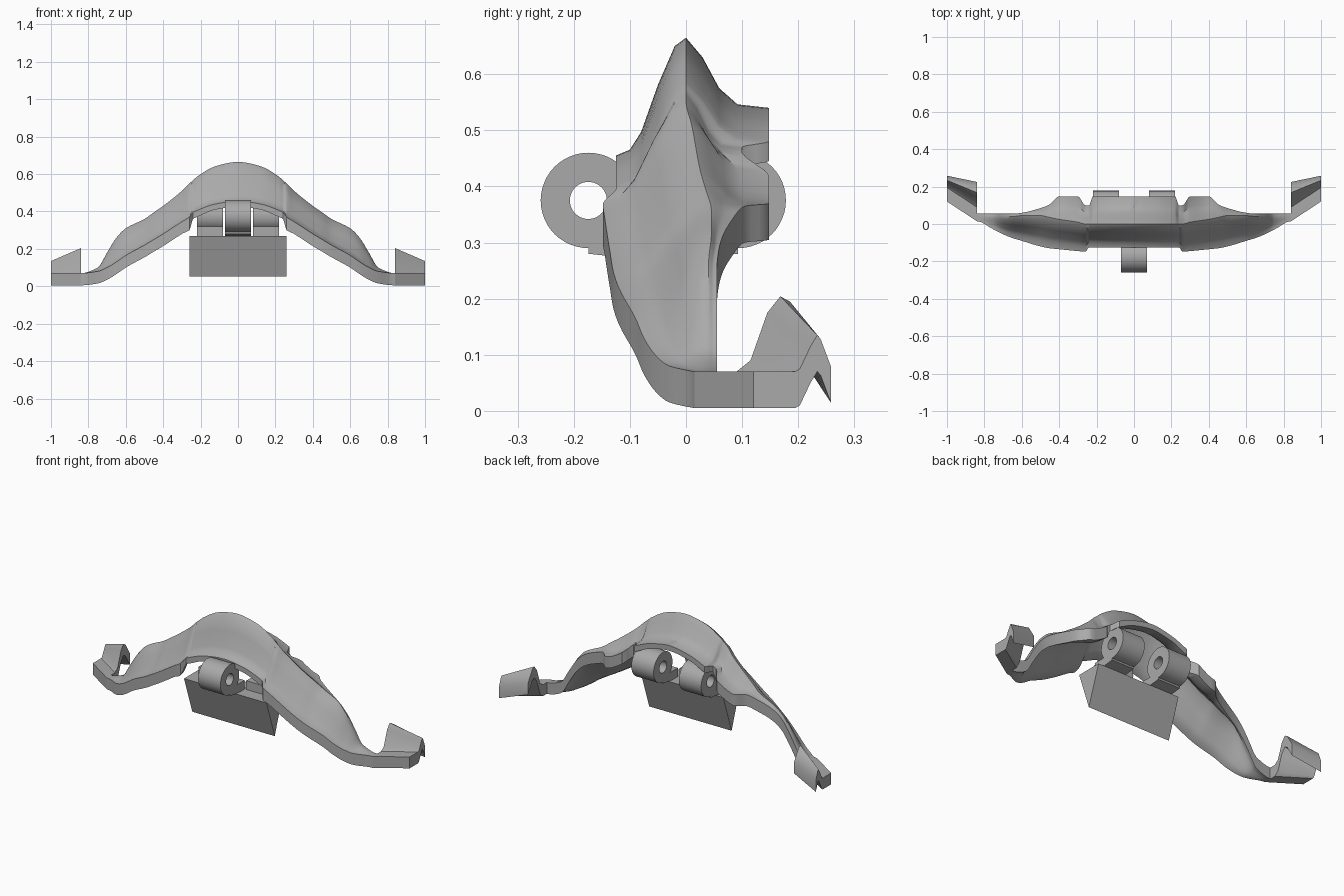
import bpy, bmesh, math

cube = bpy.data.objects.get("Cube")
if cube:
    bpy.data.objects.remove(cube)

grey = bpy.data.materials.new("plain_grey")
grey.use_nodes = True
colour = (0.4, 0.4, 0.4, 1)
grey.diffuse_color = colour
grey.node_tree.nodes["Principled BSDF"].inputs["Base Color"].default_value = colour


def loft(name, rings, wrap=False):
    """Skin closed rings of points; cap the ends, or wrap the last to the first."""
    bm = bmesh.new()
    loops = [[bm.verts.new(p) for p in ring] for ring in rings]
    size = len(loops[0])
    pairs = list(zip(loops, loops[1:]))
    if wrap:
        pairs.append((loops[-1], loops[0]))
    else:
        bm.faces.new(loops[0])
        bm.faces.new(loops[-1])
    for a, b in pairs:
        for i in range(size):
            j = (i + 1) % size
            bm.faces.new((a[i], a[j], b[j], b[i]))
    bmesh.ops.recalc_face_normals(bm, faces=bm.faces)
    mesh = bpy.data.meshes.new(name)
    bm.to_mesh(mesh)
    bm.free()
    obj = bpy.data.objects.new(name, mesh)
    bpy.context.collection.objects.link(obj)
    mesh.materials.append(grey)
    bpy.ops.object.select_all(action="DESELECT")
    obj.select_set(True)
    bpy.context.view_layer.objects.active = obj
    bpy.ops.object.shade_smooth_by_angle(angle=math.radians(35))
    return obj


def sheet_ring(x, top, thickness):
    """Cross-section of a thick sheet from its upper line."""
    upper = [(x, y, z) for y, z in top]
    lower = [(x, y, z - thickness) for y, z in reversed(top)]
    return upper + lower


def slope(a, b, c, k):
    """Slope at station b that never overshoots."""
    left = (b[k] - a[k]) / (b[0] - a[0])
    right = (c[k] - b[k]) / (c[0] - b[0])
    return 2 * left * right / (left + right) if left * right > 0 else 0


def smooth_stations(rows, steps):
    """Insert eased stations between the given ones."""
    out = []
    for i in range(1, len(rows) - 2):
        a, b, c, d = rows[i - 1:i + 3]
        width = c[0] - b[0]
        for s in range(steps):
            u = s / steps
            row = [b[0] + width * u]
            for k in range(1, len(b)):
                m, n = slope(a, b, c, k) * width, slope(b, c, d, k) * width
                row.append((2*u**3 - 3*u*u + 1) * b[k] + (u**3 - 2*u*u + u) * m
                           + (3*u*u - 2*u**3) * c[k] + (u**3 - u*u) * n)
            out.append(row)
    return out + [rows[-2]]


# Arched body: x, front lip y z, ridge y z, rear lip y z, thickness
stations = [
    (0, -.125, .455, 0, .665, .148, .54, .03),
    (.12, -.125, .44, 0, .642, .148, .52, .03),
    (.22, -.125, .405, 0, .585, .148, .48, .035),
    (.24, -.125, .395, 0, .567, .1, .47, .035),
    (.26, -.148, .37, 0, .55, .1, .46, .07),
    (.3, -.145, .345, .01, .51, .148, .42, .065),
    (.4, -.135, .28, .025, .43, .148, .37, .065),
    (.45, -.13, .25, .035, .395, .105, .365, .065),
    (.5, -.12, .22, .045, .36, .085, .345, .065),
    (.6, -.09, .165, .045, .31, .06, .295, .065),
    (.65, -.075, .13, .04, .26, .055, .25, .065),
    (.7, -.055, .1, .04, .18, .055, .175, .065),
    (.75, -.03, .08, .04, .1, .055, .098, .065),
    (.84, .015, .07, .04, .07, .055, .07, .065),
]
front_rise = [(0, 0), (.2, .05), (.36, .2), (.6, .6), (.84, .93), (1, 1)]
rear_fall = [(.2, .28), (.4, .72), (.62, .95), (1, 1)]


def body_ring(row):
    x, fy, fz, ry, rz, by, bz, thick = row
    top = [(fy + (ry - fy) * u, fz + (rz - fz) * v) for u, v in front_rise]
    top += [(ry + (by - ry) * u, rz + (bz - rz) * v) for u, v in rear_fall]
    return sheet_ring(x, top, thick)


def mirrored(row):
    return (-row[0],) + tuple(row[1:])


last = stations[-1]
beyond = (last[0] + .1,) + last[1:]
half = smooth_stations([mirrored(stations[1])] + stations + [beyond], 4)
full = [mirrored(r) for r in reversed(half[1:])] + half
loft("arched_body", [body_ring(r) for r in full])

# Hooked end at each side
inner_top = [(.015, .07), (.09, .07), (.115, .09), (.145, .175), (.168, .204), (.185, .195), (.225, .13)]
outer_top = [(.12, .07), (.195, .07), (.203, .075), (.222, .115), (.234, .135), (.24, .128), (.258, .08)]
for side, label in ((1, "left"), (-1, "right")):
    rings = []
    for u in (0, .25, .5, .75, 1):
        top = [(a + (c - a) * u, b + (d - b) * u)
               for (a, b), (c, d) in zip(inner_top, outer_top)]
        rings.append(sheet_ring(side * (.84 + .16 * u), top, .065))
    loft(label + "_end_hook", rings)


# Pivot barrels, each with a lug down to the keel
def circle(x, y, radius, count=48):
    turn = math.tau / count
    return [(x, y + radius * math.cos(i * turn), .375 + radius * math.sin(i * turn))
            for i in range(count)]


def prism(name, x0, x1, profile):
    loft(name, [[(x, y, z) for y, z in profile] for x in (x0, x1)])


def barrel(name, x0, x1, y):
    loft(name + "_barrel", [circle(x0, y, .085), circle(x1, y, .085),
                            circle(x1, y, .033), circle(x0, y, .033)], wrap=True)
    prism(name + "_lug", x0, x1, [(y, .28), (y, .32), (-.04, .32), (-.04, .265)])


barrel("front", -.07, .07, -.174)
barrel("rear_left", .08, .22, .093)
barrel("rear_right", -.22, -.08, .093)

# Wedge-shaped keel
prism("keel", -.26, .26, [(-.115, .27), (.035, .27), (-.04, .052)])
